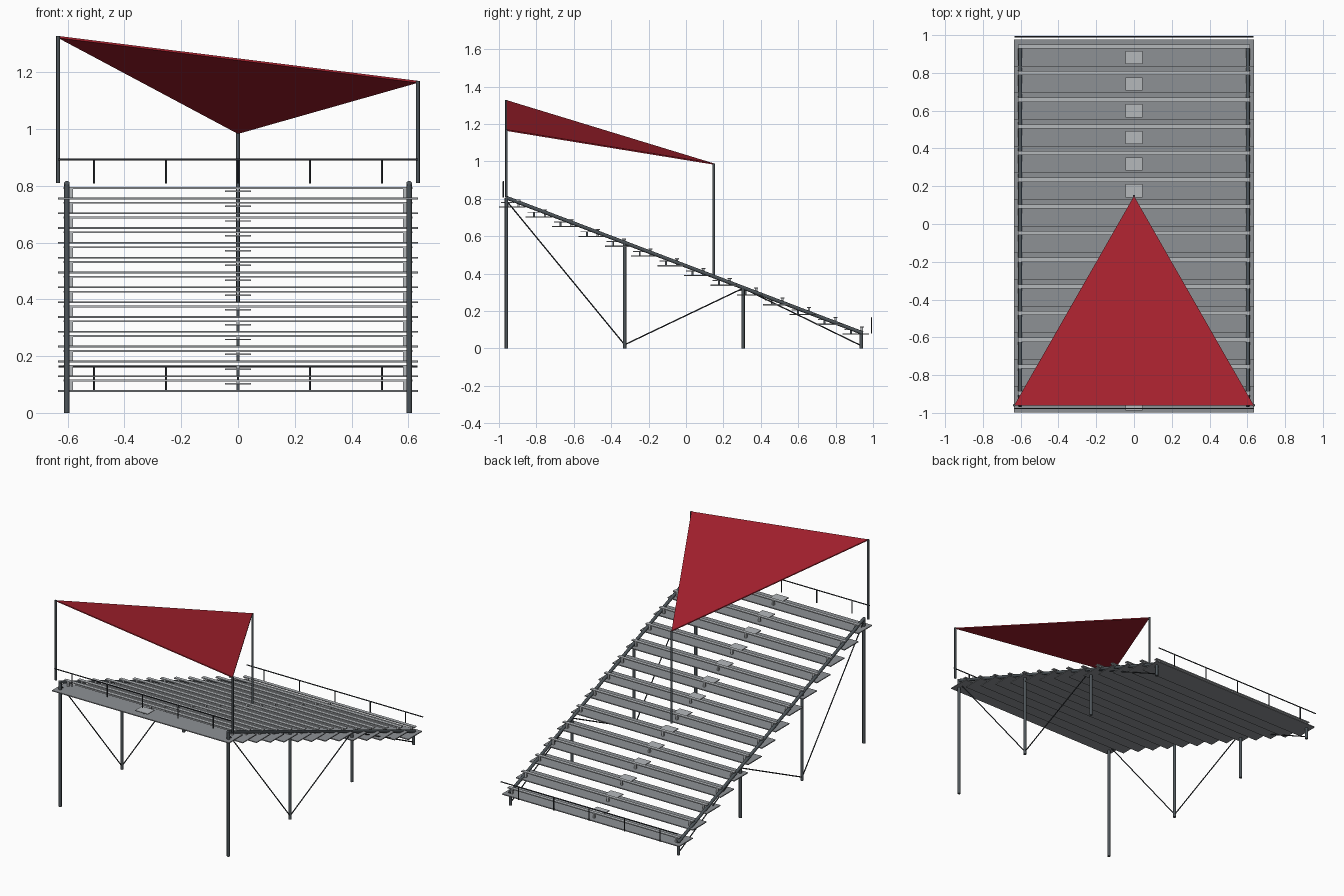
import bpy, bmesh, math
from mathutils import Vector

if "Cube" in bpy.data.objects:
    bpy.data.objects.remove(bpy.data.objects["Cube"])


def material(name, rgb):
    m = bpy.data.materials.new(name)
    m.diffuse_color = (*rgb, 1)
    m.use_nodes = True
    m.node_tree.nodes["Principled BSDF"].inputs["Base Color"].default_value = m.diffuse_color
    return m


BOARD = material("board grey", (0.27, 0.285, 0.30))
LIGHT = material("light aluminium", (0.46, 0.48, 0.50))
FRAME = material("frame steel", (0.075, 0.09, 0.10))
RAIL = material("dark rail", (0.035, 0.04, 0.047))
RED = material("sail red", (0.41, 0.016, 0.029))


def finish(name, bm, mat):
    bmesh.ops.recalc_face_normals(bm, faces=bm.faces)
    me = bpy.data.meshes.new(name)
    bm.to_mesh(me)
    bm.free()
    me.materials.append(mat)
    ob = bpy.data.objects.new(name, me)
    bpy.context.collection.objects.link(ob)
    return ob


def box(name, centre, size, mat):
    bm = bmesh.new()
    bmesh.ops.create_cube(bm, size=1)
    bmesh.ops.scale(bm, vec=size, verts=bm.verts)
    bmesh.ops.translate(bm, vec=centre, verts=bm.verts)
    return finish(name, bm, mat)


def tube(name, a, b, r, mat, sides=12):
    a, b = Vector(a), Vector(b)
    bm = bmesh.new()
    bmesh.ops.create_cone(bm, cap_ends=True, segments=sides, radius1=r, radius2=r,
                          depth=(b - a).length)
    rot = (b - a).to_track_quat('Z', 'Y').to_matrix()
    bmesh.ops.rotate(bm, matrix=rot, verts=bm.verts)
    bmesh.ops.translate(bm, vec=(a + b) / 2, verts=bm.verts)
    for f in bm.faces:
        f.smooth = len(f.verts) == 4
    return finish(name, bm, mat)


# Rows of boards, seat strips and aisle steps, rising toward the front
ROWS, PITCH, RISE = 14, 0.1412, 0.0522
for i in range(ROWS):
    y, z = 0.907 - i * PITCH, 0.077 + i * RISE
    box("foot_board", (0, y, z), (1.27, 0.141, 0.006), BOARD)
    box("seat_strip", (0, y + 0.033, z + 0.037), (1.23, 0.022, 0.006), LIGHT)
    box("aisle_step", (0, y - 0.025, z + 0.025), (0.09, 0.07, 0.005), LIGHT)
    box("step_stub", (0, y - 0.025, z + 0.012), (0.01, 0.01, 0.024), FRAME)
    for x in (-0.588, 0, 0.588):
        box("seat_bracket", (x, y + 0.033, z + 0.018), (0.012, 0.012, 0.036), LIGHT)

# Side frames: sloped stringer, legs and zigzag braces
LEGS = [(-0.96, 0.805), (-0.328, 0.565), (0.305, 0.325), (0.937, 0.085)]
BRACES = [(-0.96, 0.79), (-0.328, 0.02), (0.305, 0.322), (0.937, 0.015)]
for x in (-0.603, 0.603):
    tube("stringer", (x, -0.965, 0.808), (x, 0.945, 0.082), 0.01, FRAME)
    for y, top in LEGS:
        tube("leg", (x, y, 0), (x, y, top), 0.0095, FRAME)
    for (y0, z0), (y1, z1) in zip(BRACES, BRACES[1:]):
        tube("brace", (x, y0, z0), (x, y1, z1), 0.0035, RAIL, 8)

# Guard rails at the high and low ends
for y, z in ((-0.977, 0.808), (0.992, 0.08)):
    tube("guard_rail", (-0.632, y, z + 0.084), (0.632, y, z + 0.084), 0.0035, RAIL, 8)
    for k in range(-2, 3):
        tube("rail_post", (k * 0.2535, y, z), (k * 0.2535, y, z + 0.084), 0.0035, RAIL, 8)

# Shade sail and its three posts
CORNERS = [(-0.634, -0.96, 1.328), (0.634, -0.96, 1.17), (0, 0.148, 0.99)]
for (x, y, z), base in zip(CORNERS, (0.81, 0.81, 0.39)):
    tube("sail_post", (x, y, base), (x, y, z), 0.0065, FRAME)
bm = bmesh.new()
face = bm.faces.new([bm.verts.new(c) for c in CORNERS])
out = bmesh.ops.extrude_face_region(bm, geom=[face])
bmesh.ops.translate(bm, vec=(0, 0, -0.007),
                    verts=[v for v in out["geom"] if isinstance(v, bmesh.types.BMVert)])
# keep the upper cap so the sail is a closed thin slab
if len(bm.faces) < 5:
    bm.faces.new([v for v in bm.verts if any(abs(v.co.z - c[2]) < 1e-5 for c in CORNERS)])
finish("shade_sail", bm, RED)
